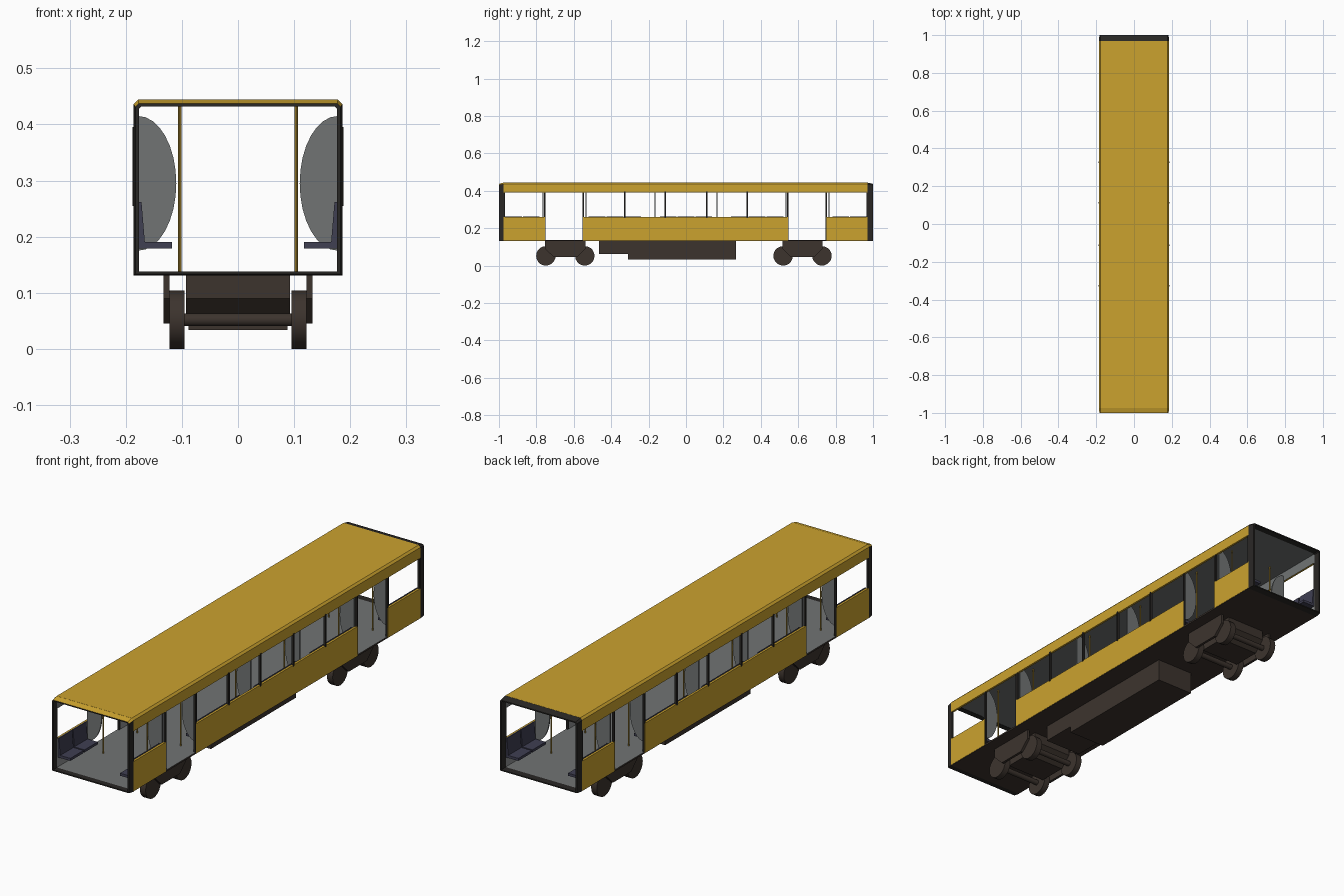
import bpy, bmesh, math
from mathutils import Vector

if "Cube" in bpy.data.objects:
    bpy.data.objects.remove(bpy.data.objects["Cube"])


def material(name, rgb):
    m = bpy.data.materials.new(name)
    m.diffuse_color = (*rgb, 1)
    m.use_nodes = True
    m.node_tree.nodes["Principled BSDF"].inputs["Base Color"].default_value = m.diffuse_color
    return m


YELLOW = material("yellow paint", (0.60, 0.365, 0.028))
DARK = material("dark frame", (0.022, 0.020, 0.018))
BROWN = material("undercarriage brown", (0.046, 0.034, 0.027))
FLOOR = material("interior grey", (0.165, 0.175, 0.175))
LINER = material("wall liner grey", (0.27, 0.28, 0.285))
SEAT = material("seat blue grey", (0.05, 0.05, 0.085))
POLE = material("pole gold", (0.42, 0.26, 0.03))


def finish(name, bm, mats, rule=None):
    """Turn a bmesh into an object; rule(face) picks the material slot."""
    bmesh.ops.recalc_face_normals(bm, faces=bm.faces)
    bm.normal_update()
    if rule:
        for f in bm.faces:
            f.material_index = rule(f)
    me = bpy.data.meshes.new(name)
    bm.to_mesh(me)
    bm.free()
    for m in mats:
        me.materials.append(m)
    ob = bpy.data.objects.new(name, me)
    bpy.context.collection.objects.link(ob)
    return ob


def prism(name, profile, axis, a, b, mats, rule=None):
    """Extrude a 2D profile along x (profile y,z) or y (profile x,z)."""
    bm = bmesh.new()
    make = (lambda p: (a, p[0], p[1])) if axis == "x" else (lambda p: (p[0], a, p[1]))
    face = bm.faces.new([bm.verts.new(make(p)) for p in profile])
    new = bmesh.ops.extrude_face_region(bm, geom=[face])["geom"]
    shift = Vector((b - a, 0, 0) if axis == "x" else (0, b - a, 0))
    bmesh.ops.translate(bm, vec=shift, verts=[v for v in new if isinstance(v, bmesh.types.BMVert)])
    return finish(name, bm, mats, rule)


def box(name, x, y, z, mats, rule=None):
    pts = [(x[0], z[0]), (x[1], z[0]), (x[1], z[1]), (x[0], z[1])]
    return prism(name, pts, "y", y[0], y[1], mats, rule)


def cylinder(name, center, radius, depth, axis, sides, mat):
    bm = bmesh.new()
    bmesh.ops.create_cone(bm, cap_ends=True, segments=sides, radius1=radius, radius2=radius, depth=depth)
    ob = finish(name, bm, [mat])
    ob.location = center
    if axis == "x":
        ob.rotation_euler = (0, math.pi / 2, 0)
    for p in ob.data.polygons:
        p.use_smooth = len(p.vertices) == 4
    for e in ob.data.edges:
        e.use_edge_sharp = False
    bpy.context.view_layer.objects.active = ob
    ob.select_set(True)
    bpy.ops.object.shade_smooth_by_angle(angle=math.radians(40))
    ob.select_set(False)
    return ob


def end_frame(name, y0, y1, mats, rule=None):
    """Open tapered ring closing one end of the body shell."""
    def outline(w, lo, hi, c):
        return [(-w, lo), (w, lo), (w, hi - c), (w - c, hi), (c - w, hi), (-w, hi - c)]
    loops = [(y0, outline(0.186, 0.131, 0.444, 0.008)), (y1, outline(0.183, 0.133, 0.437, 0.006)),
             (y1, outline(0.176, 0.138, 0.432, 0.004)), (y0, outline(0.176, 0.138, 0.432, 0.004))]
    bm = bmesh.new()
    rings = [[bm.verts.new((x, y, z)) for x, z in pts] for y, pts in loops]
    for i in range(4):
        r, s = rings[i], rings[(i + 1) % 4]
        for j in range(6):
            k = (j + 1) % 6
            bm.faces.new((r[j], r[k], s[k], s[j]))
    return finish(name, bm, mats, rule)


# Roof shell: outer skin yellow, inside ceiling grey
roof = [(0.186, 0.39), (0.186, 0.436), (0.178, 0.4445), (-0.178, 0.4445), (-0.186, 0.436), (-0.186, 0.39),
        (-0.177, 0.39), (-0.177, 0.433), (0.177, 0.433), (0.177, 0.39)]


def roof_rule(f):
    c = f.calc_center_median()
    return 1 if abs(c.x) < 0.1775 and c.z < 0.4335 and abs(f.normal.y) < 0.5 else 0


prism("roof", roof, "y", -0.975, 0.97, [YELLOW, FLOOR], roof_rule)

# Floor: grey on top, brown beneath
box("floor", (-0.185, 0.185), (-0.975, 0.97), (0.131, 0.138), [BROWN, FLOOR], lambda f: int(f.normal.z > 0.5))

# Open end frames; the front one carries the yellow roof lip
end_frame("front_end_frame", -0.975, -1.0, [DARK, YELLOW],
          lambda f: int(f.normal.z > 0.5 and f.calc_center_median().z > 0.434))
end_frame("rear_end_frame", 0.97, 1.0, [DARK])

PARTITIONS = (-0.765, -0.535, -0.165, 0.165, 0.535, 0.765)
SEATS = [s * y for s in (-1, 1) for y in (0.923, 0.827, 0.475, 0.38, 0.285, 0.095)] + [0.0]

for s, side in ((-1, "left"), (1, "right")):
    span = lambda a, b: (s * a, s * b)
    inner = lambda f: int(f.normal.x * s < -0.5)

    # Lower side panels between the door openings
    for part, y in (("front", (-0.975, -0.755)), ("middle", (-0.55, 0.545)), ("rear", (0.75, 0.97))):
        box(f"{side}_{part}_panel", span(0.177, 0.1862), y, (0.133, 0.26), [YELLOW, LINER], inner)

    # Window posts, slightly proud of the skin
    for y in (-0.328, -0.112, 0.112, 0.328):
        box(f"{side}_window_post", span(0.178, 0.188), (y - 0.004, y + 0.004), (0.255, 0.395), [DARK])
    # Door posts
    for y in (-0.755, -0.549, 0.544, 0.75):
        box(f"{side}_door_post", span(0.177, 0.1855), (y - 0.004, y + 0.004), (0.135, 0.392), [DARK])
    # Corner posts at the ends of the window band
    for y in (-0.975, 0.97):
        box(f"{side}_corner_post", span(0.177, 0.1855), (y - 0.006, y + 0.006), (0.255, 0.392), [DARK])

    # Half-oval partitions with a grab pole at each one
    arc = [(s * (0.178 - 0.068 * math.sin(t)), 0.295 + 0.12 * math.cos(t))
           for t in (math.pi * i / 16 for i in range(17))]
    for y in PARTITIONS:
        prism(f"{side}_partition", arc, "y", y - 0.003, y + 0.003, [FLOOR])
        cylinder(f"{side}_pole", (s * 0.104, y, 0.285), 0.003, 0.297, "z", 8, POLE)

    # Cantilevered seats facing the aisle
    seat = [(s * x, z) for x, z in ((0.118, 0.179), (0.177, 0.179), (0.177, 0.262),
                                    (0.172, 0.262), (0.166, 0.19), (0.118, 0.19))]
    for y in SEATS:
        prism(f"{side}_seat", seat, "y", y - 0.045, y + 0.045, [SEAT])

# Bogies: centre block, side frames, wheels and axles
for yc, end in ((-0.645, "front"), (0.623, "rear")):
    frame = [(yc + y, z) for y, z in ((-0.108, 0.132), (0.108, 0.132), (0.108, 0.09),
                                      (0.062, 0.045), (-0.062, 0.045), (-0.108, 0.09))]
    prism(f"{end}_bogie_block", frame, "x", -0.093, 0.093, [BROWN])
    for s in (-1, 1):
        prism(f"{end}_bogie_side_frame", frame, "x", s * 0.122, s * 0.133, [BROWN])
    for dy in (-0.104, 0.104):
        cylinder(f"{end}_axle", (0, yc + dy, 0.052), 0.012, 0.2, "x", 10, BROWN)
        for s in (-1, 1):
            cylinder(f"{end}_wheel", (s * 0.1085, yc + dy, 0.052), 0.052, 0.027, "x", 20, BROWN)

# Equipment boxes under the floor
box("equipment_box_deep", (-0.088, 0.088), (-0.31, 0.267), (0.034, 0.132), [BROWN])
box("equipment_box_shallow", (-0.088, 0.088), (-0.465, -0.31), (0.062, 0.132), [BROWN])
